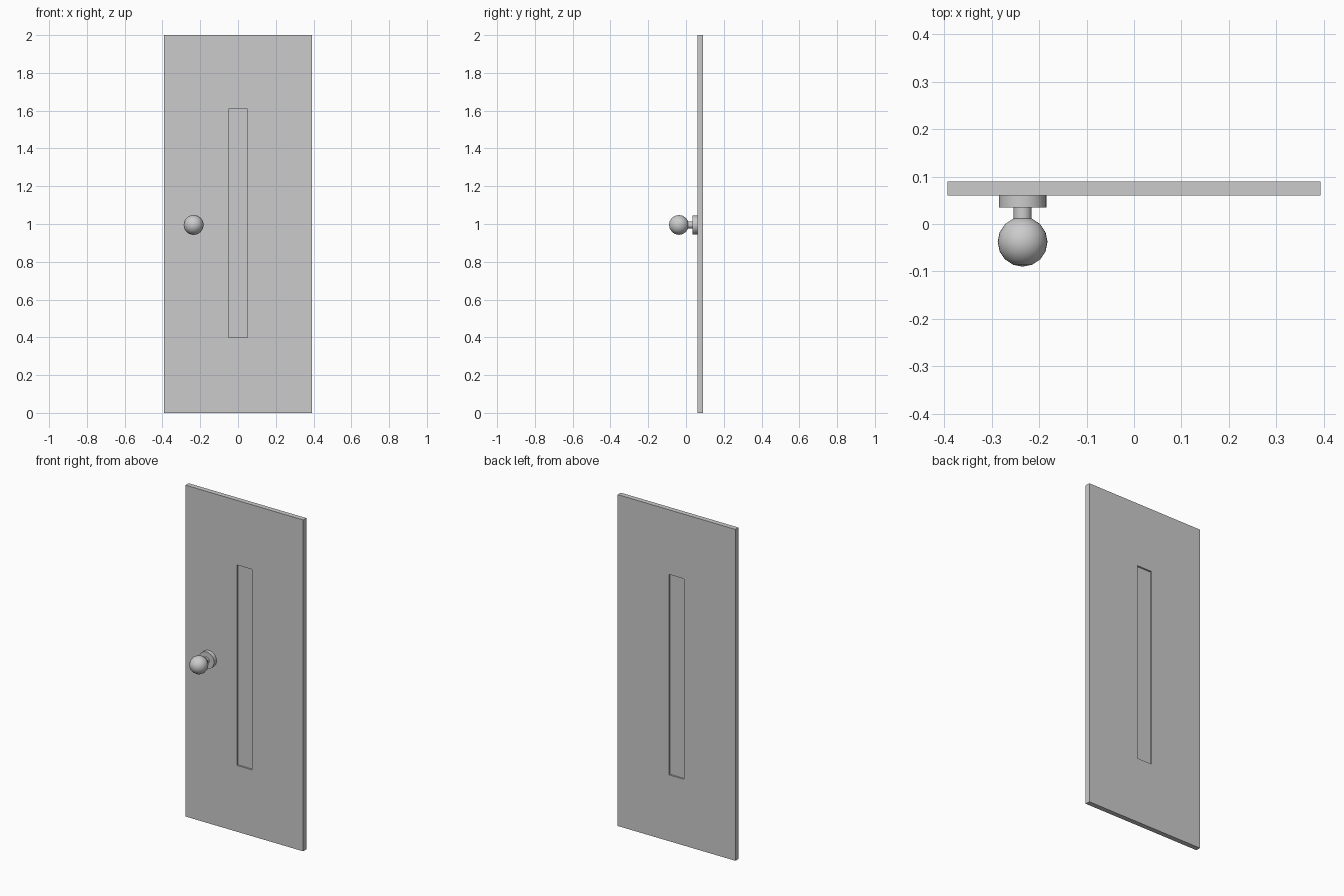
import bpy
import math

if "Cube" in bpy.data.objects:
    bpy.data.objects.remove(bpy.data.objects["Cube"])

W, Y0, Y1, H = 0.393, 0.06, 0.09, 2.0      # half width, front, back, height
PW, PZ0, PZ1 = 0.05, 0.40, 1.61            # panel opening
KX, KZ = -0.235, 0.995                     # knob position


def rect(x, z0, z1, y):
    return [(-x, y, z0), (x, y, z0), (x, y, z1), (-x, y, z1)]


def add_mesh(name, verts, faces):
    me = bpy.data.meshes.new(name)
    me.from_pydata(verts, [], faces)
    ob = bpy.data.objects.new(name, me)
    bpy.context.collection.objects.link(ob)
    return ob


def cylinder(name, r, y0, y1):
    bpy.ops.mesh.primitive_cylinder_add(vertices=32, radius=r, depth=y1 - y0,
                                        location=(KX, (y0 + y1) / 2, KZ),
                                        rotation=(math.pi / 2, 0, 0))
    bpy.context.object.name = name
    bpy.ops.object.shade_smooth_by_angle(angle=math.radians(30))


# door slab with a central slot: four rectangular loops bridged into a ring
loops = [rect(W, 0, H, Y0), rect(PW, PZ0, PZ1, Y0),
         rect(PW, PZ0, PZ1, Y1), rect(W, 0, H, Y1)]
faces = []
for a in range(4):
    b = (a + 1) % 4
    for i in range(4):
        j = (i + 1) % 4
        faces.append((a * 4 + i, a * 4 + j, b * 4 + j, b * 4 + i))
add_mesh("door_slab", sum(loops, []), faces)

# thin inset panel filling the slot
bpy.ops.mesh.primitive_cube_add(size=1, location=(0, 0.075, (PZ0 + PZ1) / 2))
panel = bpy.context.object
panel.name = "inset_panel"
panel.scale = (2 * PW, 0.01, PZ1 - PZ0)

# knob: rosette, stem and ball
cylinder("knob_rosette", 0.05, 0.035, 0.0605)
cylinder("knob_stem", 0.019, 0.005, 0.036)
bpy.ops.mesh.primitive_uv_sphere_add(segments=32, ring_count=8, radius=0.0525,
                                     location=(KX, -0.0375, KZ),
                                     rotation=(math.pi / 2, 0, 0))
bpy.context.object.name = "knob_ball"
bpy.ops.object.shade_smooth()
